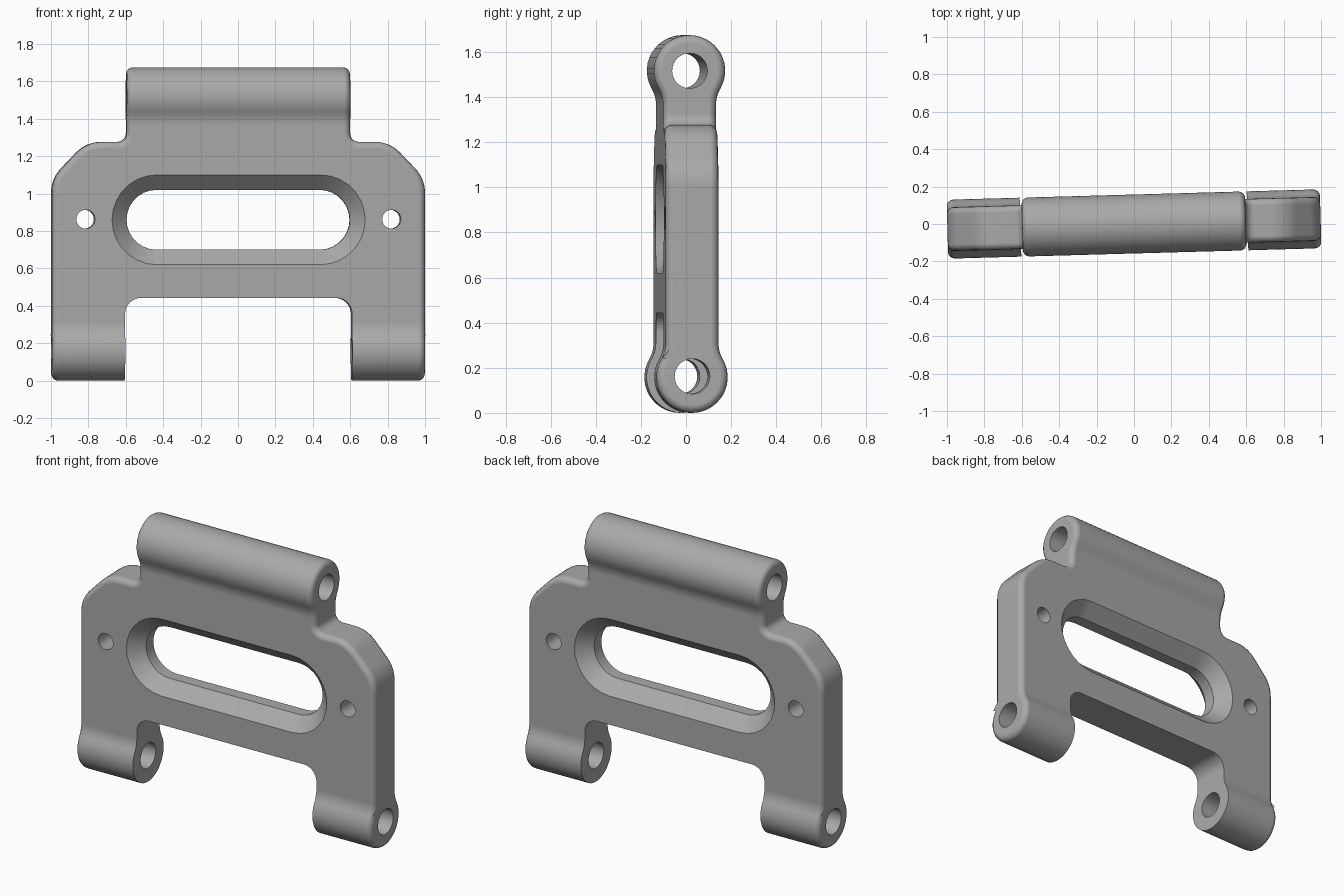
import bpy, bmesh
from math import sin, cos, atan2, radians, sqrt, pi
from mathutils import Vector, Matrix

old = bpy.data.objects.get("Cube")
if old:
    bpy.data.objects.remove(old, do_unlink=True)

HALF_T = 0.117          # half plate thickness
R = 0.158               # barrel radius
Z_LOW, Z_TOP = R, 1.675 - R
BLEND = 0.15            # concave blend between barrel and plate


def arc(c, r, a0, a1, n):
    return [(c[0] + r * cos(a0 + (a1 - a0) * i / n),
             c[1] + r * sin(a0 + (a1 - a0) * i / n)) for i in range(n + 1)]


def rounded(corners, n=8):
    """Polygon with each corner (x, y, radius) rounded."""
    out = []
    for i, (x, y, r) in enumerate(corners):
        p = Vector((x, y))
        if r == 0:
            out.append(tuple(p))
            continue
        u = (Vector(corners[i - 1][:2]) - p).normalized()
        v = (Vector(corners[(i + 1) % len(corners)][:2]) - p).normalized()
        half = u.angle(v) / 2
        c = p + (u + v).normalized() * r / sin(half)
        s = p + u * r * cos(half) / sin(half) - c
        e = p + v * r * cos(half) / sin(half) - c
        a0 = atan2(s.y, s.x)
        turn = (atan2(e.y, e.x) - a0 + pi) % (2 * pi) - pi
        out += arc(c, r, a0, a0 + turn, n)
    return out


def loft(name, rings, axis):
    """Solid through (position, outline) rings along the x or y axis."""
    bm = bmesh.new()
    loops = []
    for d, pts in rings:
        loops.append([bm.verts.new((d, a, b) if axis == "x" else (a, d, b))
                      for a, b in pts])
    n = len(loops[0])
    bm.faces.new(loops[0])
    bm.faces.new(loops[-1])
    for p, q in zip(loops, loops[1:]):
        for i in range(n):
            j = (i + 1) % n
            bm.faces.new((p[i], p[j], q[j], q[i]))
    bmesh.ops.recalc_face_normals(bm, faces=bm.faces)
    me = bpy.data.meshes.new(name)
    bm.to_mesh(me)
    bm.free()
    ob = bpy.data.objects.new(name, me)
    bpy.context.collection.objects.link(ob)
    return ob


def prism(name, pts, half, axis):
    return loft(name, [(-half, pts), (half, pts)], axis)


def apply(ob, mod):
    bpy.context.view_layer.objects.active = ob
    bpy.ops.object.modifier_apply(modifier=mod.name)


def combine(ob, cutter, operation):
    m = ob.modifiers.new("cut", "BOOLEAN")
    m.operation, m.solver, m.object = operation, "EXACT", cutter
    apply(ob, m)
    bpy.data.objects.remove(cutter, do_unlink=True)


# Side profile: plate with a blended barrel at each end
dz = sqrt((R + BLEND) ** 2 - (HALF_T + BLEND) ** 2)
a = atan2(dz, HALF_T + BLEND)
quarter = arc((0, Z_LOW), R, -pi / 2, a, 14)
quarter += arc((HALF_T + BLEND, Z_LOW + dz), BLEND, a + pi, pi, 6)[1:]
side = quarter + [(y, Z_LOW + Z_TOP - z) for y, z in reversed(quarter)]
side += [(-y, z) for y, z in reversed(side[1:-1])]
link = prism("track_link", side, 0.998, "x")

# Front outline: shoulders and narrower top barrel
right = [(0.998, -0.2, 0), (0.998, 1.08, 0.19), (0.81, 1.277, 0.19),
         (0.598, 1.277, 0.045), (0.598, 1.9, 0)]
outline = rounded(right + [(-x, z, r) for x, z, r in reversed(right)])
combine(link, prism("outline", outline, 0.5, "y"), "INTERSECT")

# Rounded outer edges
bev = link.modifiers.new("round", "BEVEL")
bev.width, bev.segments = 0.035, 4
bev.limit_method, bev.angle_limit = "ANGLE", radians(45)
bev.use_clamp_overlap = False
apply(link, bev)

# Gap between the lower legs
gap = rounded([(-0.607, -0.2, 0), (0.607, -0.2, 0),
               (0.607, 0.442, 0.085), (-0.607, 0.442, 0.085)])
combine(link, prism("leg_gap", gap, 0.5, "y"), "DIFFERENCE")


# Long slot, chamfered on both faces
def stadium(r):
    return (arc((0.437, 0.86), r, -pi / 2, pi / 2, 14)
            + arc((-0.437, 0.86), r, pi / 2, 3 * pi / 2, 14))


slot = [(-HALF_T - 0.02, stadium(0.26)), (-HALF_T + 0.08, stadium(0.16)),
        (HALF_T - 0.08, stadium(0.16)), (HALF_T + 0.02, stadium(0.26))]
combine(link, loft("slot", slot, "y"), "DIFFERENCE")

# Small through holes and pin bores
for s in (-1, 1):
    hole = arc((s * 0.818, 0.863), 0.05, 0, 2 * pi, 24)[:-1]
    combine(link, prism("hole", hole, 0.5, "y"), "DIFFERENCE")
for z in (Z_LOW + 0.004, Z_TOP):
    bore = arc((0, z), 0.078, 0, 2 * pi, 28)[:-1]
    combine(link, prism("bore", bore, 1.3, "x"), "DIFFERENCE")

# Slight turn about the vertical axis
link.data.transform(Matrix.Rotation(radians(1.6), 4, "Z"))

# Material and shading
steel = bpy.data.materials.new("steel_grey")
steel.use_nodes = True
colour = (0.4, 0.4, 0.4, 1)
steel.diffuse_color = colour
steel.node_tree.nodes["Principled BSDF"].inputs["Base Color"].default_value = colour
link.data.materials.clear()
link.data.materials.append(steel)
for p in link.data.polygons:
    p.material_index = 0

bpy.ops.object.select_all(action="DESELECT")
link.select_set(True)
bpy.context.view_layer.objects.active = link
bpy.ops.object.shade_smooth_by_angle(angle=radians(30))
wn = link.modifiers.new("even_normals", "WEIGHTED_NORMAL")
wn.keep_sharp = True
